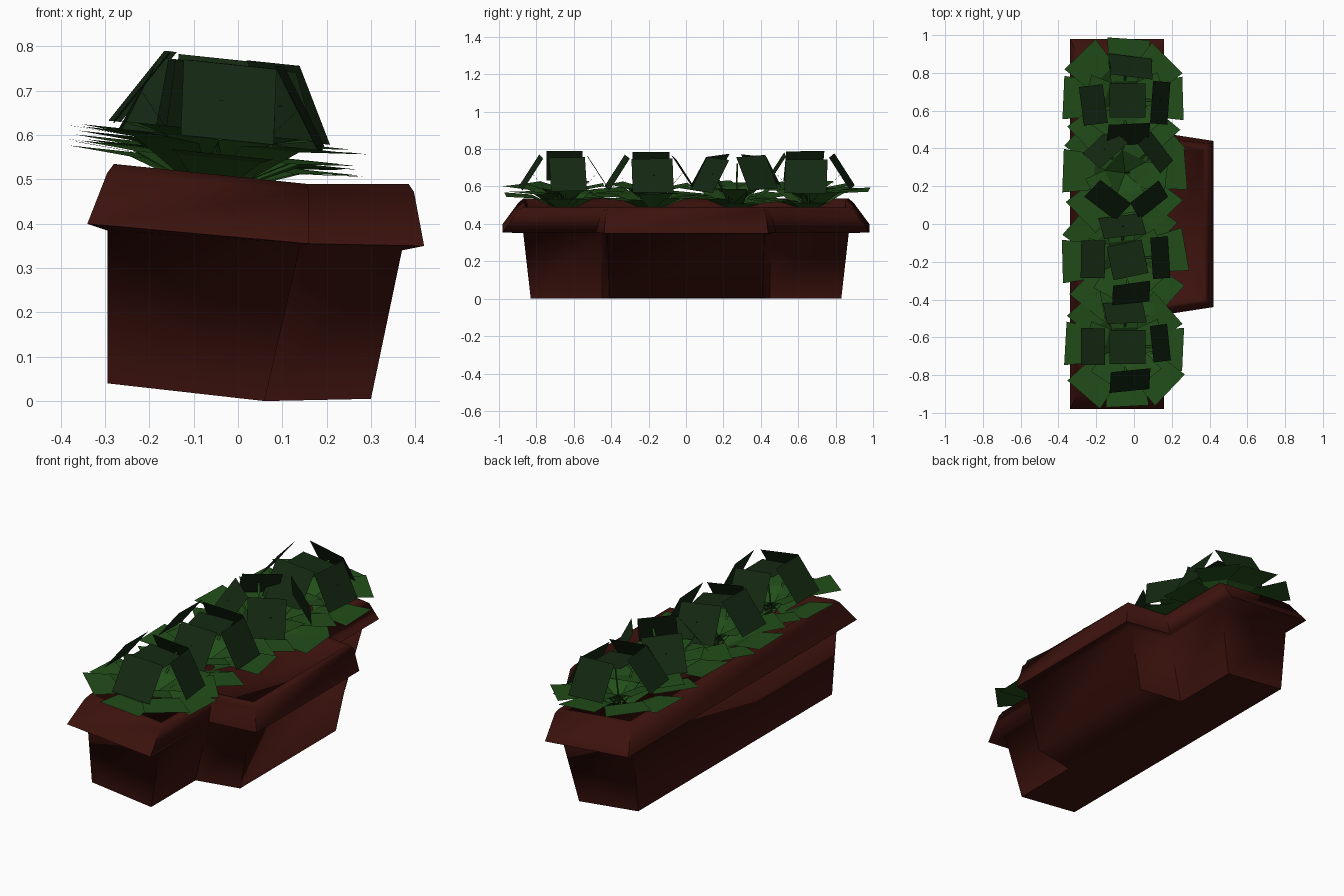
import bpy, bmesh, math, random
from mathutils import Matrix, Vector

if "Cube" in bpy.data.objects:
    bpy.data.objects.remove(bpy.data.objects["Cube"])

random.seed(4)


def material(name, rgb):
    m = bpy.data.materials.new(name)
    m.diffuse_color = (*rgb, 1)
    m.use_nodes = True
    m.node_tree.nodes["Principled BSDF"].inputs["Base Color"].default_value = m.diffuse_color
    return m


POT = material("terracotta", (0.045, 0.006, 0.004))
LEAF = material("leaf_green", (0.016, 0.075, 0.010))
DARK = material("dark_green", (0.007, 0.022, 0.006))


def finish(bm, name, mat, angle=None):
    me = bpy.data.meshes.new(name)
    bm.to_mesh(me)
    bm.free()
    ob = bpy.data.objects.new(name, me)
    bpy.context.collection.objects.link(ob)
    me.materials.append(mat)
    if angle:
        bpy.context.view_layer.objects.active = ob
        ob.select_set(True)
        bpy.ops.object.shade_smooth_by_angle(angle=math.radians(angle))
        ob.select_set(False)
    return ob


# Planter: stacked T-shaped outlines, higher along the back edge
# level: back x, end y, front x, bay root y, bay x, bay corner y, z back, z front, z bay
LEVELS = [
    (-.295, .83, .06, .45, .30, .41, .04, .00, .005),
    (-.295, .87, .14, .45, .37, .42, .385, .35, .34),
    (-.34, .98, .16, .48, .42, .44, .40, .355, .35),
    (-.295, .895, .16, .45, .397, .425, .515, .475, .472),
    (-.28, .87, .155, .44, .385, .41, .535, .49, .49),
    (-.26, .85, .135, .42, .37, .395, .53, .488, .488),
    (-.255, .845, .13, .415, .365, .39, .505, .468, .468),
]
bm = bmesh.new()
rings = []
for xl, ye, xr, yr, xb, yb, zl, zr, zb in LEVELS:
    half = [(xl, ye, zl), (xr, ye, zr), (xr, yr, zr), (xb, yb, zb)]
    pts = [(x, -y, z) for x, y, z in half] + half[::-1]
    rings.append([bm.verts.new(p) for p in pts])
for a, b in zip(rings, rings[1:]):
    for i in range(8):
        j = (i + 1) % 8
        bm.faces.new((a[i], a[j], b[j], b[i]))
# Base and soil: trough part plus bay part
for ring, flip in ((rings[0], True), (rings[-1], False)):
    for ids in ((0, 1, 2, 5, 6, 7), (2, 3, 4, 5)):
        f = [ring[i] for i in ids]
        bm.faces.new(f[::-1] if flip else f)
finish(bm, "planter", POT, 80)


def strip(bm, mat, profile):
    """Ribbon in the local xz plane; profile holds (x, z, half width)."""
    pairs = [[bm.verts.new(mat @ Vector((x, s * w, z))) for s in (-1, 1)]
             for x, z, w in profile]
    for a, b in zip(pairs, pairs[1:]):
        bm.faces.new((a[0], b[0], b[1], a[1]))


def turn(deg):
    return Matrix.Rotation(math.radians(deg), 4, 'Z')


# Four plants in a row, leaning with the rim
for n, (cx, cy, spin) in enumerate([(-.06, -.65, 0), (-.06, -.19, 6),
                                    (-.05, .27, 45), (-.06, .655, 0)]):
    base = Matrix.Translation((cx, cy, .48)) @ Matrix.Rotation(math.radians(6), 4, 'Y')

    # Low spreading leaves
    bm = bmesh.new()
    for i in range(8):
        m = base @ turn(i * 45 + spin + random.uniform(-5, 5))
        r = random.uniform(.31, .34)
        h = random.uniform(.06, .12)
        strip(bm, m, [(.03, 0, .03), (.17, h - .01, .095), (r, h, .115)])
    for i in range(5):
        m = base @ turn(i * 72 + spin + 20)
        strip(bm, m, [(.0, .03, .04), (.10, .11, .07), (.21, .13, .08)])
    finish(bm, f"low_leaves_{n + 1}", LEAF)

    # Upright outer cards forming a dome, with one in the middle
    bm = bmesh.new()
    for k in range(4):
        m = base @ turn(k * 90 + spin + random.uniform(-8, 8))
        w = random.uniform(.095, .115)
        lift = random.uniform(-.01, .015)
        strip(bm, m, [(.125, .285 + lift, w), (.235, .115 + lift, w)])
    if n != 2:
        strip(bm, base @ turn(spin * 2), [(-.095, .245, .09), (.095, .245, .09)])
    finish(bm, f"upper_leaves_{n + 1}", DARK)

    # Thin stems
    bm = bmesh.new()
    for k in range(4):
        strip(bm, base @ turn(k * 90 + spin), [(.01, 0, .006), (.18, .2, .006)])
    strip(bm, base @ turn(spin), [(0, 0, .006), (.005, .245, .006)])
    finish(bm, f"stems_{n + 1}", LEAF)
